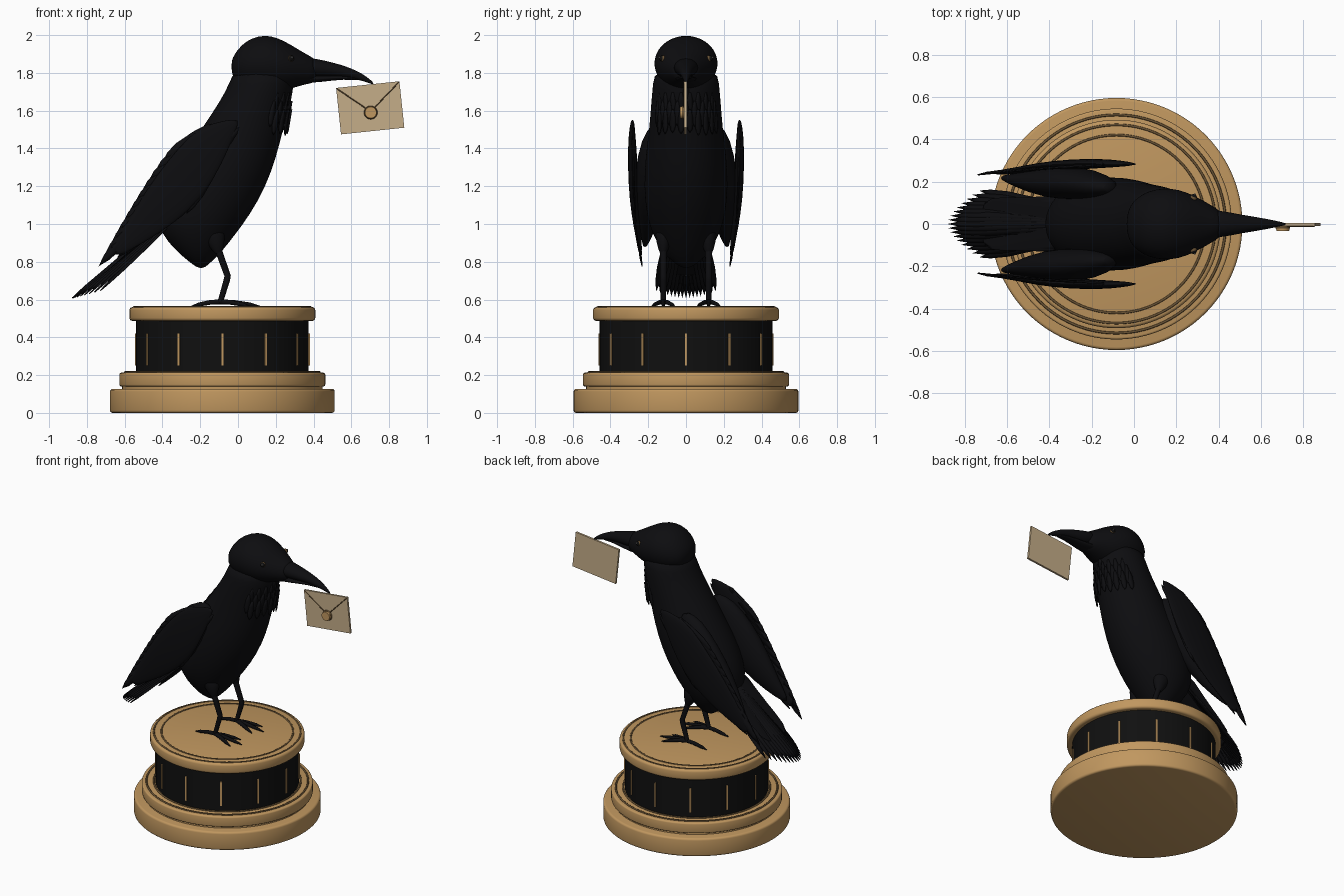
import bpy, bmesh, math, random
from mathutils import Vector, Matrix

random.seed(4)
cube = bpy.data.objects.get("Cube")
if cube:
    bpy.data.objects.remove(cube, do_unlink=True)


def material(name, rgb, rough=0.6):
    m = bpy.data.materials.new(name)
    m.use_nodes = True
    m.diffuse_color = (*rgb, 1)
    node = next(n for n in m.node_tree.nodes if n.type == 'BSDF_PRINCIPLED')
    node.inputs["Base Color"].default_value = (*rgb, 1)
    node.inputs["Roughness"].default_value = rough
    return m


BLACK = material("feather black", (0.004, 0.004, 0.005))
DRUM = material("lacquer black", (0.005, 0.005, 0.005))
BRASS = material("warm brass", (0.53, 0.31, 0.115))
BRONZE = material("dark bronze", (0.14, 0.085, 0.035))
PAPER = material("aged paper", (0.56, 0.42, 0.25))
GLINT = material("eye glint", (0.35, 0.35, 0.35))


def finish(name, bm, mat, smooth=True):
    bmesh.ops.recalc_face_normals(bm, faces=bm.faces)
    mesh = bpy.data.meshes.new(name)
    bm.to_mesh(mesh)
    bm.free()
    mesh.materials.append(mat)
    ob = bpy.data.objects.new(name, mesh)
    bpy.context.collection.objects.link(ob)
    if smooth:
        bpy.ops.object.select_all(action='DESELECT')
        ob.select_set(True)
        bpy.context.view_layer.objects.active = ob
        bpy.ops.object.shade_smooth_by_angle(angle=math.radians(40))
    return ob


def loft(name, rings, mat, sides=24):
    """Skin ellipses given as (centre, half axis, half axis)."""
    bm = bmesh.new()
    loops = []
    for c, a, b in rings:
        angles = [2 * math.pi * i / sides for i in range(sides)]
        loops.append([bm.verts.new(Vector(c) + Vector(a) * math.cos(t) + Vector(b) * math.sin(t))
                      for t in angles])
    for low, high in zip(loops, loops[1:]):
        for i in range(sides):
            j = (i + 1) % sides
            bm.faces.new((low[i], low[j], high[j], high[i]))
    bm.faces.new(loops[0])
    bm.faces.new(loops[-1])
    ob = finish(name, bm, mat)
    ob.modifiers.new("smooth", 'SUBSURF').levels = 1
    return ob


def feather(bm, root, tip, width, normal):
    """Pointed leaf with a raised quill line."""
    root, tip, normal = Vector(root), Vector(tip), Vector(normal).normalized()
    side = (tip - root).cross(normal).normalized()
    rows = []
    for t, w in ((0, 0.35), (0.3, 0.85), (0.65, 1), (0.87, 0.65)):
        p = root.lerp(tip, t)
        rows.append([bm.verts.new(p + side * width * w * s + normal * width * (0.2 if s == 0 else 0))
                     for s in (-1, 0, 1)])
    for a, b in zip(rows, rows[1:]):
        for i in (0, 1):
            bm.faces.new((a[i], a[i + 1], b[i + 1], b[i]))
    end = bm.verts.new(tip)
    for i in (0, 1):
        bm.faces.new((rows[-1][i], rows[-1][i + 1], end))


def plumage(name, bm):
    ob = finish(name, bm, BLACK)
    ob.modifiers.new("thickness", 'SOLIDIFY').thickness = 0.006
    return ob


def tube(name, points, radius, mat, cyclic=False):
    cu = bpy.data.curves.new(name, 'CURVE')
    cu.dimensions = '3D'
    cu.bevel_depth = radius
    cu.bevel_resolution = 2
    cu.use_fill_caps = True
    sp = cu.splines.new('POLY')
    sp.points.add(len(points) - 1)
    for p, (co, taper) in zip(sp.points, points):
        p.co = (*co, 1)
        p.radius = taper
    sp.use_cyclic_u = cyclic
    cu.materials.append(mat)
    ob = bpy.data.objects.new(name, cu)
    bpy.context.collection.objects.link(ob)
    return ob


# Round pedestal
CX = -0.083


def disc(name, radius, z0, z1, mat, bevel=0.0):
    bm = bmesh.new()
    bmesh.ops.create_cone(bm, cap_ends=True, segments=96, radius1=radius, radius2=radius, depth=z1 - z0,
                          matrix=Matrix.Translation((CX, 0, (z0 + z1) / 2)))
    if bevel:
        rims = [e for e in bm.edges if abs(e.verts[0].co.z - e.verts[1].co.z) < 1e-5]
        bmesh.ops.bevel(bm, geom=rims, offset=bevel, segments=3, profile=0.5, affect='EDGES')
    return finish(name, bm, mat)


disc("base_plinth", 0.595, 0, 0.127, BRASS, 0.014)
disc("base_gap", 0.53, 0.12, 0.145, BRASS)
disc("base_step", 0.545, 0.14, 0.213, BRASS, 0.01)
disc("drum", 0.457, 0.2, 0.49, DRUM)
disc("top_slab", 0.492, 0.487, 0.56, BRASS, 0.016)

for name, radius, z in (("step_ring", 0.515, 0.215), ("drum_foot_ring", 0.468, 0.215),
                        ("top_outer_ring", 0.468, 0.559), ("top_inner_ring", 0.42, 0.559)):
    circle = [((CX + radius * math.cos(a), radius * math.sin(a), z), 1)
              for a in (math.tau * i / 96 for i in range(96))]
    tube(name, circle, 0.006, BRONZE, True)

for i in range(12):
    bm = bmesh.new()
    turn = Matrix.Translation((CX, 0, 0)) @ Matrix.Rotation(math.tau * i / 12, 4, 'Z')
    bmesh.ops.create_cube(bm, size=1, matrix=turn @ Matrix.Translation((0.458, 0, 0.335))
                          @ Matrix.Diagonal((0.01, 0.011, 0.17, 1)))
    finish("drum_bar", bm, BRASS, False)

# Body: horizontal sections (z, back x, front x, half width)
sections = [(0.765, -0.21, -0.18, 0.015), (0.80, -0.26, -0.14, 0.075), (0.86, -0.33, -0.08, 0.13),
            (0.95, -0.41, -0.01, 0.18), (1.05, -0.43, 0.065, 0.21), (1.2, -0.385, 0.15, 0.225),
            (1.36, -0.29, 0.205, 0.215), (1.5, -0.195, 0.24, 0.195), (1.65, -0.095, 0.275, 0.184),
            (1.75, -0.042, 0.295, 0.175), (1.82, -0.025, 0.28, 0.165)]
loft("body", [(((a + b) / 2, 0, z), ((b - a) / 2, 0, 0), (0, w, 0)) for z, a, b, w in sections], BLACK, 32)

# Head and beak: upright sections (x, bottom z, top z, half width)


def upright(name, rows, mat):
    return loft(name, [((x, 0, (a + b) / 2), (0, w, 0), (0, 0, (b - a) / 2)) for x, a, b, w in rows], mat)


upright("head", [(-0.035, 1.81, 1.86, 0.03), (-0.02, 1.76, 1.9, 0.09), (0.02, 1.73, 1.95, 0.13),
                 (0.07, 1.71, 1.985, 0.158), (0.14, 1.70, 2.003, 0.172), (0.21, 1.70, 1.988, 0.165),
                 (0.28, 1.715, 1.95, 0.138), (0.34, 1.735, 1.912, 0.104), (0.39, 1.745, 1.885, 0.074),
                 (0.42, 1.755, 1.865, 0.05)], BLACK)
upright("upper_beak", [(0.34, 1.775, 1.89, 0.078), (0.45, 1.775, 1.868, 0.055), (0.55, 1.778, 1.843, 0.037),
                       (0.63, 1.765, 1.812, 0.024), (0.685, 1.75, 1.778, 0.012), (0.718, 1.736, 1.748, 0.003)], BLACK)
upright("lower_beak", [(0.32, 1.742, 1.79, 0.07), (0.45, 1.752, 1.785, 0.046), (0.56, 1.768, 1.79, 0.03),
                       (0.65, 1.758, 1.772, 0.012)], BLACK)

# Throat hackles
bm = bmesh.new()
for row in range(4):
    for i in range(-4, 5):
        a = i * 0.27 + (row % 2) * 0.12
        z = 1.74 - row * 0.045
        out = Vector((math.cos(a), math.sin(a), 0))
        root = Vector((0.11 + 0.175 * out.x, 0.172 * out.y, z))
        feather(bm, root, root + out * 0.004 + Vector((-0.025, 0, -0.12 - 0.02 * random.random())), 0.018, out)
plumage("throat_hackles", bm)

# Tail fan
bm = bmesh.new()
for i in range(-8, 9):
    f = i / 8
    tip = (-0.88 + 0.15 * abs(f) ** 1.8, 0.158 * f, 0.61 + 0.04 * f * f)
    feather(bm, (-0.36, 0.085 * f, 1.05 - 0.05 * f * f), tip, 0.023, (-0.6, 0.3 * f, 0.75))
plumage("tail_feathers", bm)
loft("tail_base", [((-0.33, 0, 1.07), (0, 0.15, 0), (0.08, 0, 0.09)),
                   ((-0.46, 0, 0.95), (0, 0.125, 0), (0.035, 0, 0.045)),
                   ((-0.62, 0, 0.815), (0, 0.13, 0), (0.017, 0, 0.02)),
                   ((-0.73, 0, 0.72), (0, 0.12, 0), (0.004, 0, 0.004))], BLACK)

# Wings: blade along its own axis, with covert mass and flight feathers
START, ALONG, BACK = Vector((0, 0, 1.55)), Vector((-0.683, 0, -0.73)), Vector((-0.73, 0, 0.683))


def wing_point(t, p, y):
    return START + ALONG * t + BACK * p + Vector((0, y, 0))


blade = [(0, 0, 0.01, 0.283), (0.1, 0.02, 0.07, 0.285), (0.22, 0.02, 0.115, 0.286), (0.42, -0.01, 0.135, 0.282),
         (0.62, -0.015, 0.115, 0.27), (0.8, -0.015, 0.07, 0.253), (0.98, 0, 0.025, 0.24)]
mass = [(0.1, 0.04, 0.03, 0.17, 0.02), (0.2, 0.03, 0.11, 0.18, 0.06), (0.4, 0, 0.14, 0.195, 0.08),
        (0.6, -0.01, 0.12, 0.195, 0.075), (0.8, -0.01, 0.06, 0.205, 0.035), (0.92, 0, 0.02, 0.22, 0.01)]
for side, label in ((-1, "right"), (1, "left")):
    loft(label + "_wing_blade", [(wing_point(t, p, side * y), BACK * w, (0, 0.006 + 0.14 * w, 0))
                                 for t, p, w, y in blade], BLACK)
    loft(label + "_wing_coverts", [(wing_point(t, p, side * y), BACK * w, (0, d, 0))
                                   for t, p, w, y, d in mass], BLACK)
    bm = bmesh.new()
    for i in range(11):
        f = i / 10
        feather(bm, wing_point(0.12 + 0.45 * f, 0.09 - 0.07 * f, side * 0.28),
                wing_point(0.42 + 0.65 * f, 0.145 - 0.135 * f ** 1.3, side * (0.265 - 0.03 * f)), 0.03, (0, side, 0))
    for i in range(7):
        f = i / 6
        feather(bm, wing_point(0.2 + 0.3 * f, -0.07, side * 0.28),
                wing_point(0.55 + 0.42 * f, -0.14 + 0.11 * f, side * (0.275 - 0.035 * f)), 0.026, (0, side, 0))
    for i in range(4):
        feather(bm, wing_point(0.3, -0.04 + 0.04 * i, side * 0.295),
                wing_point(0.02 + 0.03 * i, 0.04 * i - 0.03, side * 0.285), 0.025, (0, side, 0))
    plumage(label + "_wing_feathers", bm)

    # Legs and feet
    y = side * 0.12
    loft(label + "_thigh", [((-0.15, y * 0.9, 1.0), (0.09, 0, 0), (0, 0.06, 0)),
                            ((-0.12, y, 0.9), (0.05, 0, 0), (0, 0.04, 0)),
                            ((-0.10, y, 0.83), (0.015, 0, 0), (0, 0.015, 0))], BLACK, 12)
    tube(label + "_leg", [((-0.11, y, 0.88), 1.1), ((-0.055, y, 0.725), 1), ((-0.06, y, 0.7), 1),
                          ((-0.09, y, 0.6), 0.85), ((-0.095, y, 0.582), 0.9)], 0.017, BLACK)
    for angle, reach in ((-0.36, 0.17), (0, 0.21), (0.36, 0.17), (math.pi, 0.15)):
        path = [((-0.095 + reach * s * math.cos(angle), y + reach * s * math.sin(angle), z), r)
                for s, z, r in ((0, 0.588, 1), (0.35, 0.585, 0.95), (0.75, 0.574, 0.8), (1, 0.565, 0.2))]
        tube(label + "_toe", path, 0.013, BLACK)

    # Eyes
    for name, radius, spot, mat in (("_eye_ring", 0.017, (0.28, 0.122, 1.876), BRONZE),
                                    ("_eye", 0.015, (0.282, 0.127, 1.877), DRUM),
                                    ("_eye_glint", 0.004, (0.286, 0.141, 1.882), GLINT)):
        bm = bmesh.new()
        bmesh.ops.create_uvsphere(bm, u_segments=16, v_segments=10, radius=radius,
                                  matrix=Matrix.Translation((spot[0], side * spot[1], spot[2])))
        finish(label + name, bm, mat)

# Letter with flap lines and round seal
LETTER = Matrix.Translation((0.70, -0.003, 1.615)) @ Matrix.Rotation(math.radians(-6), 4, 'Y')
bm = bmesh.new()
bmesh.ops.create_cube(bm, size=1, matrix=LETTER @ Matrix.Diagonal((0.337, 0.014, 0.247, 1)))
finish("letter", bm, PAPER, False)
for s in (-1, 1):
    tube("flap_line", [(LETTER @ Vector((s * 0.166, -0.007, 0.12)), 1),
                       (LETTER @ Vector((0, -0.007, -0.02)), 1)], 0.003, BRONZE)
FACE = Matrix.Rotation(math.pi / 2, 4, 'X')
for name, radius, depth, mat in (("seal_rim", 0.036, 0.012, BRONZE), ("seal", 0.033, 0.022, BRASS)):
    bm = bmesh.new()
    bmesh.ops.create_cone(bm, cap_ends=True, segments=32, radius1=radius, radius2=radius * 0.92, depth=depth,
                          matrix=LETTER @ Matrix.Translation((0, -0.007 - depth / 2, -0.025)) @ FACE)
    finish(name, bm, mat)
